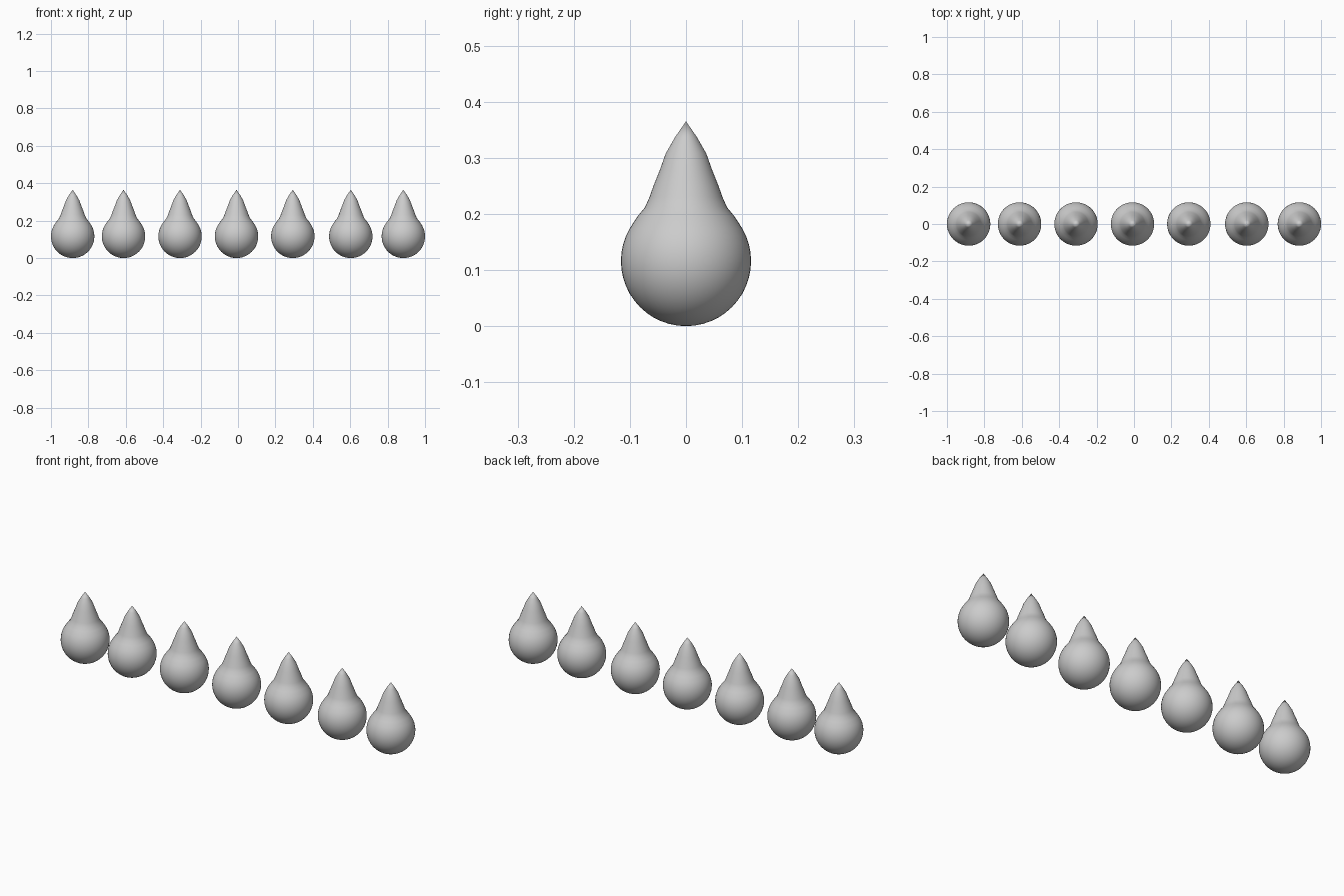
import bpy, bmesh, math

cube = bpy.data.objects.get("Cube")
if cube:
    bpy.data.objects.remove(cube, do_unlink=True)

RADIUS = 0.116
SEGMENTS = 48

grey = bpy.data.materials.new("plain grey")
grey.use_nodes = True
grey.diffuse_color = (0.6, 0.6, 0.6, 1)
grey.node_tree.nodes["Principled BSDF"].inputs["Base Color"].default_value = (0.6, 0.6, 0.6, 1)

# Profile: round bowl from the bottom pole, then a concave neck up to the tip
profile = []
for i in range(17):
    a = math.radians(-90 + 120 * i / 16)
    profile.append((RADIUS * math.cos(a), RADIUS + RADIUS * math.sin(a)))
profile += [(0.086, 0.196), (0.073, 0.212), (0.065, 0.23), (0.058, 0.25),
            (0.046, 0.28), (0.036, 0.308), (0.020, 0.336), (0.0, 0.365)]

# Lathe the profile into one drop
mesh = bpy.data.meshes.new("drop")
bm = bmesh.new()
verts = [bm.verts.new((r, 0, z)) for r, z in profile]
edges = [bm.edges.new(pair) for pair in zip(verts, verts[1:])]
bmesh.ops.spin(bm, geom=verts + edges, cent=(0, 0, 0), axis=(0, 0, 1),
               angle=math.tau, steps=SEGMENTS)
bmesh.ops.remove_doubles(bm, verts=bm.verts, dist=0.0001)
bmesh.ops.recalc_face_normals(bm, faces=bm.faces)
for face in bm.faces:
    face.smooth = True
bm.to_mesh(mesh)
bm.free()
mesh.materials.append(grey)

# Row of seven drops, slightly unevenly spaced
for i, x in enumerate((-0.884, -0.612, -0.31, -0.008, 0.293, 0.603, 0.884)):
    drop = bpy.data.objects.new(f"drop_{i + 1}", mesh)
    drop.location.x = x
    bpy.context.collection.objects.link(drop)
